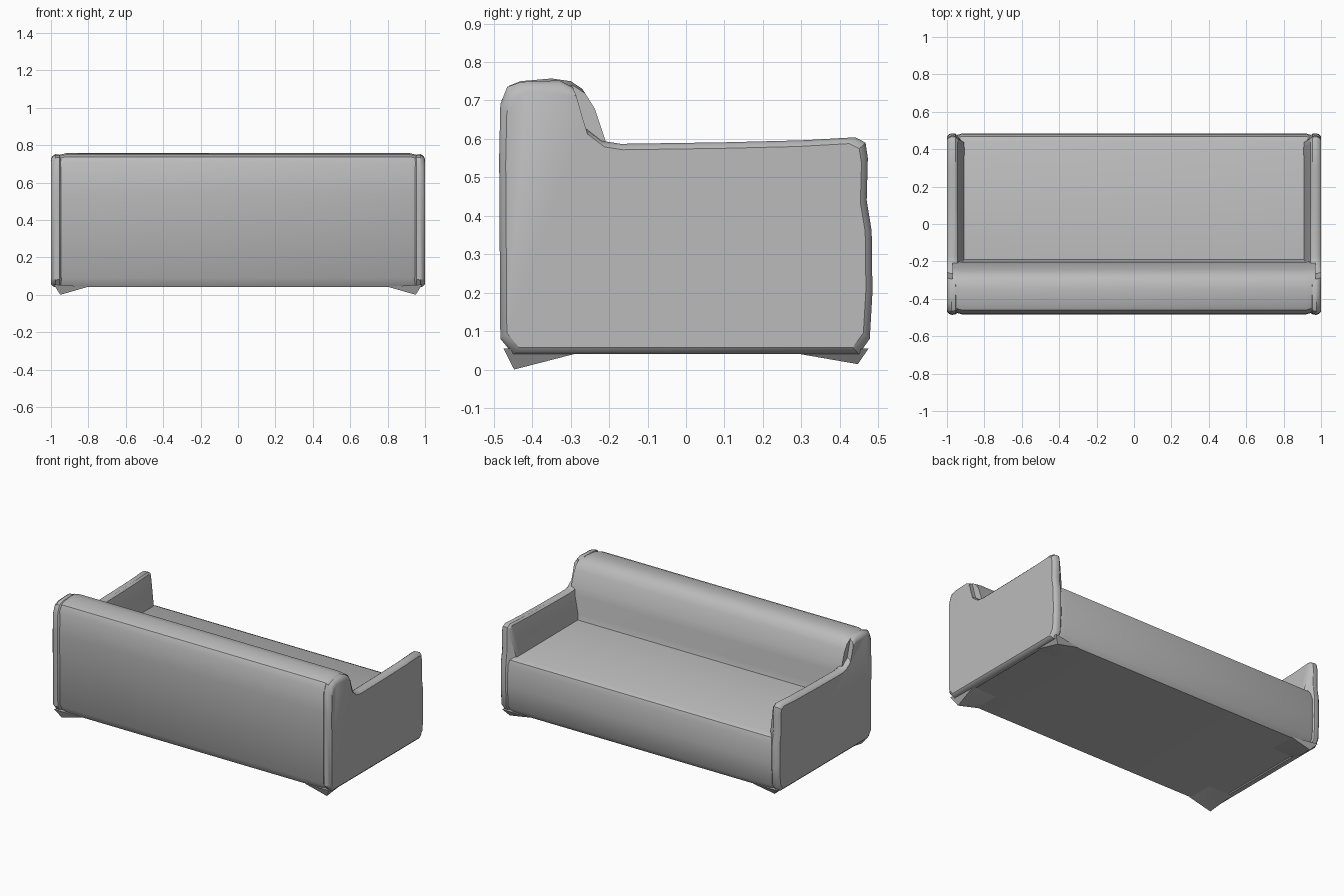
import bpy, bmesh
from math import radians

cube = bpy.data.objects.get("Cube")
if cube:
    bpy.data.objects.remove(cube, do_unlink=True)

fabric = bpy.data.materials.new("grey_fabric")
fabric.use_nodes = True
GREY = (0.5, 0.5, 0.5, 1)
fabric.diffuse_color = GREY
fabric.node_tree.nodes["Principled BSDF"].inputs["Base Color"].default_value = GREY

MID_Z = 0.33


def finish(name, bm):
    """Turn a bmesh into a smooth-shaded, sharp-edged object."""
    bmesh.ops.recalc_face_normals(bm, faces=bm.faces)
    mesh = bpy.data.meshes.new(name)
    bm.to_mesh(mesh)
    bm.free()
    mesh.materials.append(fabric)
    obj = bpy.data.objects.new(name, mesh)
    bpy.context.collection.objects.link(obj)
    bpy.ops.object.select_all(action='DESELECT')
    obj.select_set(True)
    bpy.context.view_layer.objects.active = obj
    bpy.ops.object.shade_smooth_by_angle(angle=radians(32))
    return obj


def loft(name, profile, rings):
    """Loft a (y, z) profile along x; each ring is (x, y shrink, z shrink)."""
    bm = bmesh.new()
    loops = [[bm.verts.new((x, y * (1 - ky), MID_Z + (z - MID_Z) * (1 - kz)))
              for y, z in profile] for x, ky, kz in rings]
    n = len(profile)
    for a, b in zip(loops, loops[1:]):
        for i in range(n):
            j = (i + 1) % n
            bm.faces.new((a[i], a[j], b[j], b[i]))
    bm.faces.new(loops[0])
    bm.faces.new(loops[-1])
    return finish(name, bm)


# Seat and rolled backrest share one cross-section
body_profile = [
    (-0.45, 0.042), (0.45, 0.042), (0.477, 0.08), (0.484, 0.22),
    (0.48, 0.35), (0.468, 0.385), (0.44, 0.398), (-0.19, 0.40),
    (-0.20, 0.44), (-0.203, 0.55), (-0.215, 0.60), (-0.245, 0.69),
    (-0.27, 0.73), (-0.30, 0.75), (-0.35, 0.757), (-0.43, 0.75),
    (-0.46, 0.738), (-0.48, 0.70), (-0.483, 0.55), (-0.48, 0.09),
]
loft("seat_and_backrest", body_profile,
     [(-0.97, 0.03, 0.03), (-0.92, 0, 0), (0.92, 0, 0), (0.97, 0.03, 0.03)])

# Side panels with low arms, sweeping up into the backrest ends
arm_profile = [
    (-0.45, 0.04), (0.45, 0.04), (0.478, 0.08), (0.485, 0.20),
    (0.483, 0.36), (0.47, 0.44), (0.473, 0.55), (0.467, 0.59),
    (0.44, 0.604), (0.30, 0.596), (0.10, 0.591), (-0.17, 0.587),
    (-0.22, 0.595), (-0.265, 0.63), (-0.28, 0.68), (-0.295, 0.735),
    (-0.33, 0.752), (-0.43, 0.748), (-0.465, 0.735), (-0.483, 0.69),
    (-0.486, 0.55), (-0.483, 0.08),
]
arm_rings = [(0.907, 0.08, 0.76), (0.943, 0.025, 0.04), (0.955, 0.004, 0.005),
             (0.975, 0, 0), (0.99, 0.012, 0.02), (1.0, 0.035, 0.06)]
for side, sign in (("left", 1), ("right", -1)):
    loft(side + "_arm", arm_profile,
         [(sign * x, ky, kz) for x, ky, kz in arm_rings])

# Soft pointed feet under the four corners
for side, sx in (("left", 1), ("right", -1)):
    for end, sy, tip_z in (("front", -1, 0.0), ("back", 1, 0.014)):
        bm = bmesh.new()
        base = [bm.verts.new((sx * x, sy * y, 0.055 if x > 0.9 and y > 0.4 else 0.043))
                for x, y in ((0.985, 0.475), (0.80, 0.455), (0.80, 0.28), (0.975, 0.28))]
        tip = bm.verts.new((sx * 0.95, sy * 0.447, tip_z))
        for i in range(4):
            bm.faces.new((base[i], base[(i + 1) % 4], tip))
        bm.faces.new(base)
        finish(f"{end}_{side}_foot", bm)
